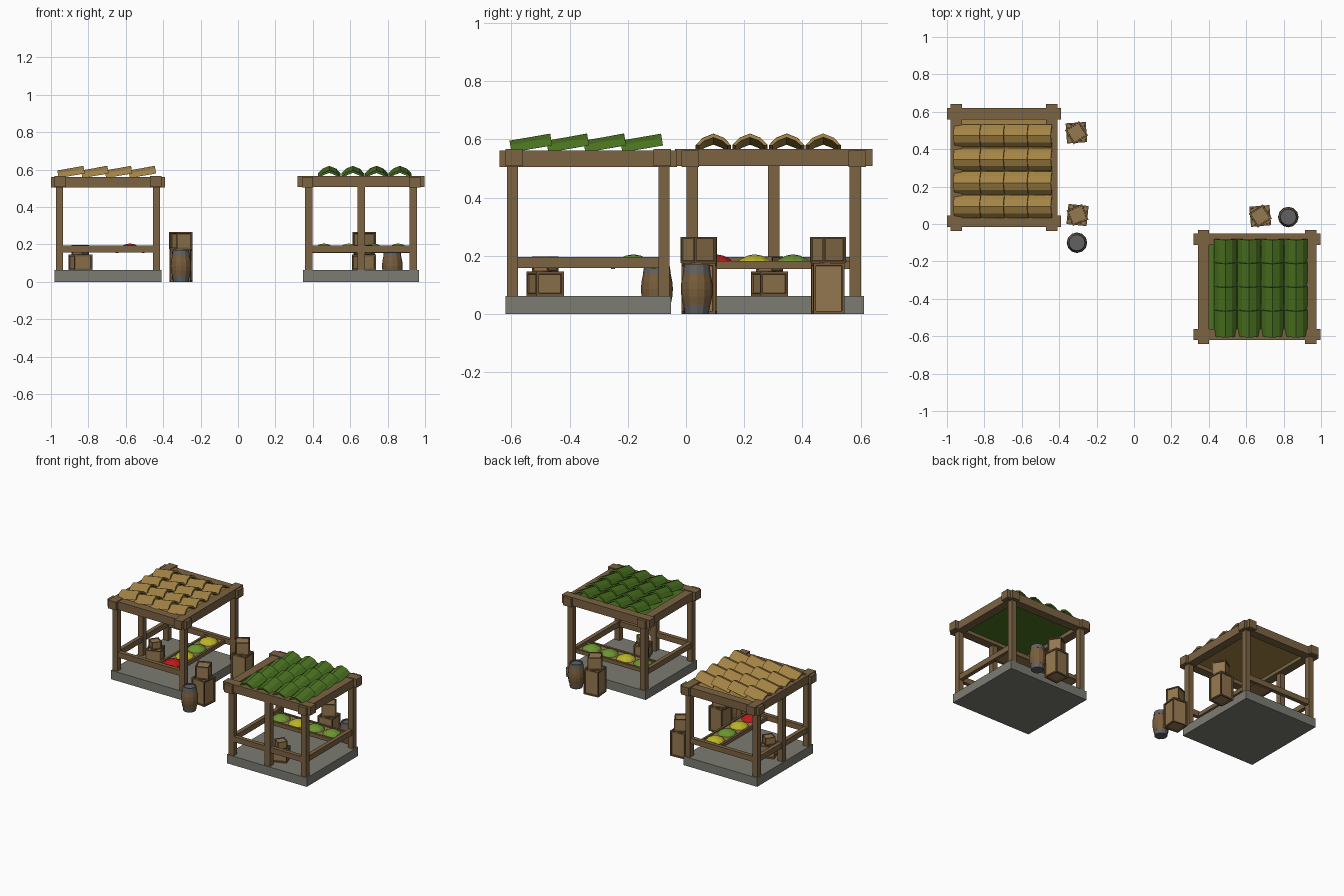
import bpy, bmesh, random
from math import sin, cos, pi, radians
from mathutils import Matrix, Vector

if "Cube" in bpy.data.objects:
    bpy.data.objects.remove(bpy.data.objects["Cube"])

random.seed(3)

def mat(name, rgb):
    m = bpy.data.materials.new(name)
    m.diffuse_color = (*rgb, 1)
    m.use_nodes = True
    m.node_tree.nodes["Principled BSDF"].inputs["Base Color"].default_value = m.diffuse_color
    return m

WOOD = mat("wood", (0.20, 0.125, 0.055))
CRATE = mat("crate_wood", (0.19, 0.11, 0.045))
PANEL = mat("crate_panel", (0.30, 0.19, 0.08))
STONE = mat("stone", (0.20, 0.20, 0.17))
METAL = mat("metal", (0.12, 0.12, 0.12))
TAN = mat("tan_tile", (0.37, 0.23, 0.06))
GREEN = mat("green_tile", (0.07, 0.17, 0.015))
RED = mat("red_produce", (0.5, 0.01, 0.01))
YELLOW = mat("yellow_produce", (0.5, 0.46, 0.02))
LEAF = mat("green_produce", (0.15, 0.30, 0.03))

def finish(bm, name, mats, M):
    bmesh.ops.recalc_face_normals(bm, faces=bm.faces)
    me = bpy.data.meshes.new(name)
    bm.to_mesh(me)
    bm.free()
    for m in mats:
        me.materials.append(m)
    ob = bpy.data.objects.new(name, me)
    ob.matrix_world = M
    bpy.context.collection.objects.link(ob)
    return ob

def box(name, M, x, y, z, m):
    """Box from (min, max) pairs, placed by matrix M."""
    bm = bmesh.new()
    bmesh.ops.create_cube(bm, size=1)
    for v in bm.verts:
        v.co = Vector([(a + b) / 2 + c * (b - a) for c, (a, b) in zip(v.co, (x, y, z))])
    return finish(bm, name, [m], M)

def span(c, h):
    return (c - h, c + h)

def crate(name, M, loc, w, h, angle):
    """Crate with a raised frame and sunken panels."""
    bm = bmesh.new()
    bmesh.ops.create_cube(bm, size=1)
    for v in bm.verts:
        v.co = Vector((v.co.x * w, v.co.y * w, (v.co.z + 0.5) * h))
    faces = bm.faces[:]
    bmesh.ops.inset_individual(bm, faces=faces, thickness=w * 0.12)
    res = bmesh.ops.inset_individual(bm, faces=faces, thickness=0.001, depth=-w * 0.06)
    for f in faces:
        f.material_index = 1
    return finish(bm, name, [CRATE, PANEL],
                  M @ Matrix.Translation(loc) @ Matrix.Rotation(radians(angle), 4, 'Z'))

def barrel(name, M, loc):
    """Lathed barrel with metal hoops and lid."""
    prof = [(0.041, 0), (0.046, 0.03), (0.047, 0.03), (0.053, 0.06), (0.055, 0.085),
            (0.053, 0.11), (0.047, 0.14), (0.048, 0.14), (0.043, 0.17), (0.036, 0.17), (0.036, 0.163)]
    metal = (0, 6, 7, 8, 9)
    n = 12
    bm = bmesh.new()
    rings = [[bm.verts.new((r * cos(2 * pi * i / n), r * sin(2 * pi * i / n), z))
              for i in range(n)] for r, z in prof]
    for k in range(len(rings) - 1):
        for i in range(n):
            j = (i + 1) % n
            f = bm.faces.new((rings[k][i], rings[k][j], rings[k + 1][j], rings[k + 1][i]))
            f.material_index = 1 if k in metal else 0
    for r in (rings[0], rings[-1]):
        bm.faces.new(r).material_index = 1
    return finish(bm, name, [CRATE, METAL], M @ Matrix.Translation(loc))

def heap(name, M, loc, m):
    """Low faceted mound of produce."""
    bm = bmesh.new()
    top = bm.verts.new((0, 0, 0.03))
    rings = [[bm.verts.new((r * cos(2 * pi * i / 10), r * sin(2 * pi * i / 10), z))
              for i in range(10)] for r, z in ((0.062, 0), (0.052, 0.012), (0.026, 0.025))]
    for a, b in zip(rings, rings[1:]):
        for i in range(10):
            bm.faces.new((a[i], a[(i + 1) % 10], b[(i + 1) % 10], b[i]))
    for i in range(10):
        bm.faces.new((rings[2][i], rings[2][(i + 1) % 10], top))
    bm.faces.new(rings[0])
    return finish(bm, name, [m], M @ Matrix.Translation(loc))

def tile(name, M, x, y, m):
    """Arched roof tile, tilted up towards +x."""
    outer = [(-0.061, 0), (-0.037, 0.026), (0, 0.041), (0.037, 0.026), (0.061, 0)]
    inner = [(-0.049, 0), (-0.031, 0.016), (0, 0.028), (0.031, 0.016), (0.049, 0)]
    bm = bmesh.new()
    L = 0.142
    a, b = [[[bm.verts.new((px, p, q)) for p, q in prof] for prof in (outer, inner)]
            for px in (-L / 2, L / 2)]
    for i in range(4):
        bm.faces.new((a[0][i], a[0][i + 1], b[0][i + 1], b[0][i]))
        bm.faces.new((a[1][i], a[1][i + 1], b[1][i + 1], b[1][i]))
        for e in (a, b):
            bm.faces.new((e[0][i], e[0][i + 1], e[1][i + 1], e[1][i]))
    for i in (0, 4):
        bm.faces.new((a[0][i], b[0][i], b[1][i], a[1][i]))
    return finish(bm, name, [m], M @ Matrix.Translation((x, y, 0.567))
                  @ Matrix.Rotation(radians(-10 + random.uniform(-.5, .5)), 4, 'Y'))

def stall(tag, M, roof, produce, hx):
    """One stall; the open counter side faces local +x."""
    def n(s):
        return tag + "_" + s
    box(n("stone_base"), M, (-0.285, 0.285), (-0.31, 0.31), (0, 0.062), STONE)
    # posts, three at the back and two at the front
    for x, y in ((-.26, -.28), (-.26, 0), (-.26, .28), (.26, -.28), (.26, .28)):
        box(n("post"), M, span(x, .019), span(y, .02), (0.06, 0.52), WOOD)
    # crossed top beams with stub ends
    for s in (-1, 1):
        box(n("long_beam"), M, span(s * .255, .03), (-.34, .34), (.508, .566), WOOD)
        box(n("cross_beam"), M, (-.305, .305), span(s * .287, .03), (.505, .561), WOOD)
        box(n("side_rail"), M, (-.27, .27), span(s * .28, .014), (.157, .195), WOOD)
    box(n("back_rail"), M, span(-.26, .014), (-.28, .28), (.157, .195), WOOD)
    # counter with produce
    box(n("counter"), M, span(hx, .072), (-.28, .28), (.157, .175), PANEL)
    for s in (-1, 1):
        box(n("counter_lip"), M, span(hx + s * .07, .007), (-.28, .28), (.155, .182), WOOD)
    for i, m in enumerate(produce):
        heap(n("produce"), M, (hx, -.198 + i * .132, .175), m)
    # roof
    box(n("roof_board"), M, (-.24, .24), (-.27, .27), (.532, .552), roof)
    for i in range(4):
        for j in range(4):
            tile(n("roof_tile"), M, -.194 + i * .127, -.208 + j * .126, roof)
    # crates on the floor
    crate(n("floor_crate"), M, (-.148, -.015, .062), .1, .083, 20)
    crate(n("floor_crate_small"), M, (-.148, -.015, .145), .066, .053, 55)

def crate_stack(tag, x, y, angle):
    I = Matrix.Identity(4)
    crate(tag + "_tall_crate", I, (x, y, 0), .108, .175, angle)
    crate(tag + "_top_crate", I, (x, y, .175), .09, .09, angle + 28)

A = Matrix.Translation((-0.695, 0.302, 0))
B = Matrix.Translation((0.658, -0.336, 0)) @ Matrix.Rotation(pi / 2, 4, 'Z')
stall("tan_stall", A, TAN, (RED, YELLOW, LEAF, YELLOW), .118)
stall("green_stall", B, GREEN, (LEAF, LEAF, YELLOW, LEAF), .155)

# goods standing outside
crate_stack("left_back", -.308, .488, 4)
crate_stack("left_front", -.302, .048, -6)
crate_stack("right", .675, .043, 5)
barrel("left_barrel", Matrix.Identity(4), (-.305, -.10, 0))
barrel("right_barrel", Matrix.Identity(4), (.825, .037, 0))
